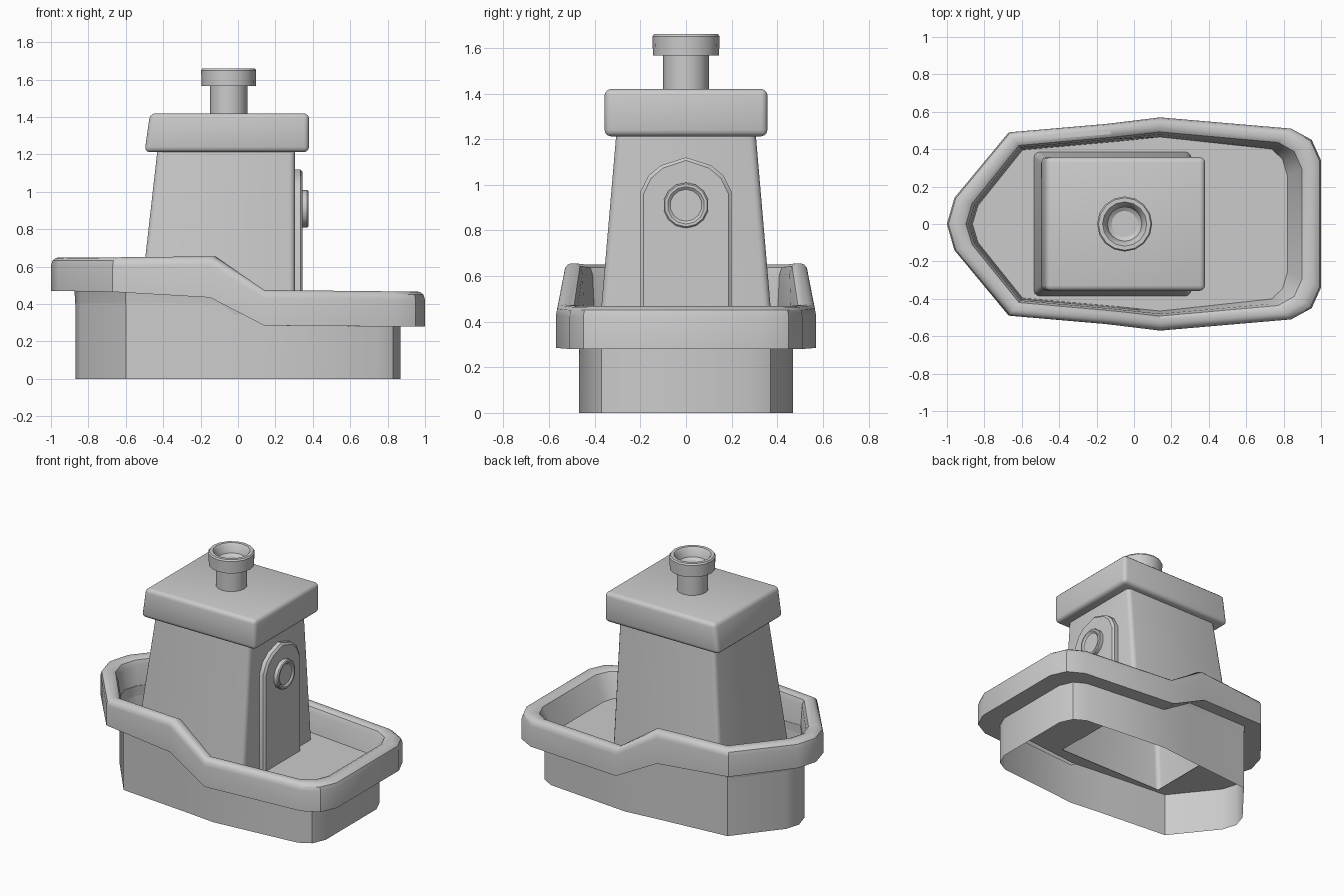
import bpy, bmesh
from math import cos, sin, pi
from mathutils import Matrix, Vector

if "Cube" in bpy.data.objects:
    bpy.data.objects.remove(bpy.data.objects["Cube"])


def finish(name, bm, angle=0.6):
    bmesh.ops.recalc_face_normals(bm, faces=bm.faces)
    mesh = bpy.data.meshes.new(name)
    bm.to_mesh(mesh)
    bm.free()
    ob = bpy.data.objects.new(name, mesh)
    bpy.context.collection.objects.link(ob)
    bpy.ops.object.select_all(action='DESELECT')
    ob.select_set(True)
    bpy.context.view_layer.objects.active = ob
    bpy.ops.object.shade_smooth_by_angle(angle=angle)
    return ob


def loft(bm, loops):
    """Join closed loops of points with quads; returns the vertex rings."""
    rings = [[bm.verts.new(p) for p in loop] for loop in loops]
    for a, b in zip(rings, rings[1:]):
        n = len(a)
        for i in range(n):
            j = (i + 1) % n
            bm.faces.new((a[i], a[j], b[j], b[i]))
    return rings


def rect(x0, x1, y, z):
    return [(x0, -y, z), (x1, -y, z), (x1, y, z), (x0, y, z)]


def lathe(name, profile, sides, matrix):
    bm = bmesh.new()
    rings = loft(bm, [[(r * cos(2 * pi * i / sides), r * sin(2 * pi * i / sides), z)
                       for i in range(sides)] for r, z in profile])
    bm.faces.new(rings[0])
    bm.faces.new(rings[-1])
    bm.transform(matrix)
    return finish(name, bm)


DECK = 0.30

# Hull half outline: outer rail xy, lower hull xy, rail bottom z, rail top z, inner wall position
stations = [
    ((-1.00, 0.00), (-0.87, 0.00), 0.47, 0.65, 1.05),
    ((-0.96, 0.14), (-0.84, 0.10), 0.47, 0.65, 1.05),
    ((-0.67, 0.49), (-0.60, 0.40), 0.465, 0.65, 1.05),
    ((-0.15, 0.535), (-0.10, 0.445), 0.435, 0.655, 1.05),
    ((0.14, 0.57), (0.14, 0.47), 0.285, 0.475, 1.05),
    ((0.84, 0.51), (0.75, 0.415), 0.28, 0.468, 1.15),
    ((0.95, 0.45), (0.83, 0.37), 0.28, 0.468, 1.30),
    ((1.00, 0.34), (0.87, 0.28), 0.28, 0.468, 1.38),
]
mirrored = [((o[0], -o[1]), (h[0], -h[1]), b, t, k)
            for o, h, b, t, k in reversed(stations[1:])]


def section(o, h, b, t, k):
    o, h = Vector(o), Vector(h)
    cuts = [(1, 0), (1, b), (0, b), (0, t - .045), (.06, t - .018), (.2, t - .004),
            (.35, t), (.6, t), (.78, t - .012), (.9, t - .045), (k, DECK)]
    return [(*o.lerp(h, f), z) for f, z in cuts]


# Hull with rail; the deck is open under the cabin
bm = bmesh.new()
rings = loft(bm, list(zip(*[section(*s) for s in stations + mirrored])))
inner = rings[-1]
hole = [bm.verts.new(p) for p in rect(-0.52, 0.295, 0.375, DECK)]
edges = [bm.edges.get((inner[i - 1], inner[i])) for i in range(len(inner))]
edges += [bm.edges.new((hole[i - 1], hole[i])) for i in range(4)]
bmesh.ops.triangle_fill(bm, edges=edges, use_beauty=True)
finish("hull", bm)

# Tapered cabin, open at the bottom
bm = bmesh.new()
low, high = loft(bm, [rect(-0.535, 0.305, 0.385, DECK), rect(-0.43, 0.305, 0.305, 1.23)])
bm.faces.new(high)
corners = [bm.edges.get((a, b)) for a, b in zip(low, high)]
bmesh.ops.bevel(bm, geom=corners, offset=0.03, segments=3, profile=0.5, affect='EDGES')
finish("cabin", bm)

# Rounded roof slab
bm = bmesh.new()
low, high = loft(bm, [rect(-0.50, 0.38, 0.357, 1.212), rect(-0.47, 0.38, 0.357, 1.42)])
bm.faces.new(low)
bm.faces.new(high)
bmesh.ops.bevel(bm, geom=bm.edges[:], offset=0.028, segments=3, profile=0.5, affect='EDGES')
finish("roof", bm)

# Arched door
arch = [(0.2, DECK), (0.2, 0.97), (0.165, 1.04), (0.11, 1.085), (0, 1.12)]
arch += [(-y, z) for y, z in reversed(arch[:-1])]
bm = bmesh.new()
shrink = [(y * 0.93, DECK + (z - DECK) * 0.984) for y, z in arch]
rings = loft(bm, [[(0.29, y, z) for y, z in arch], [(0.333, y, z) for y, z in arch],
                  [(0.345, y, z) for y, z in shrink]])
bm.faces.new(rings[0])
bm.faces.new(rings[-1])
finish("door", bm)

# Round window with a shallow dish
lathe("door_window", [(0.1, 0), (0.1, 0.034), (0.094, 0.04), (0.082, 0.04), (0.07, 0.03)], 14,
      Matrix.Translation((0.336, 0, 0.91)) @ Matrix.Rotation(pi / 2, 4, 'Y'))

# Funnel with hollowed cap
lathe("funnel", [(0.1, 1.41), (0.1, 1.567), (0.145, 1.567), (0.147, 1.65), (0.14, 1.66),
                 (0.118, 1.66), (0.106, 1.645), (0.092, 1.60), (0.07, 1.585)], 16,
      Matrix.Translation((-0.05, 0, 0)))
